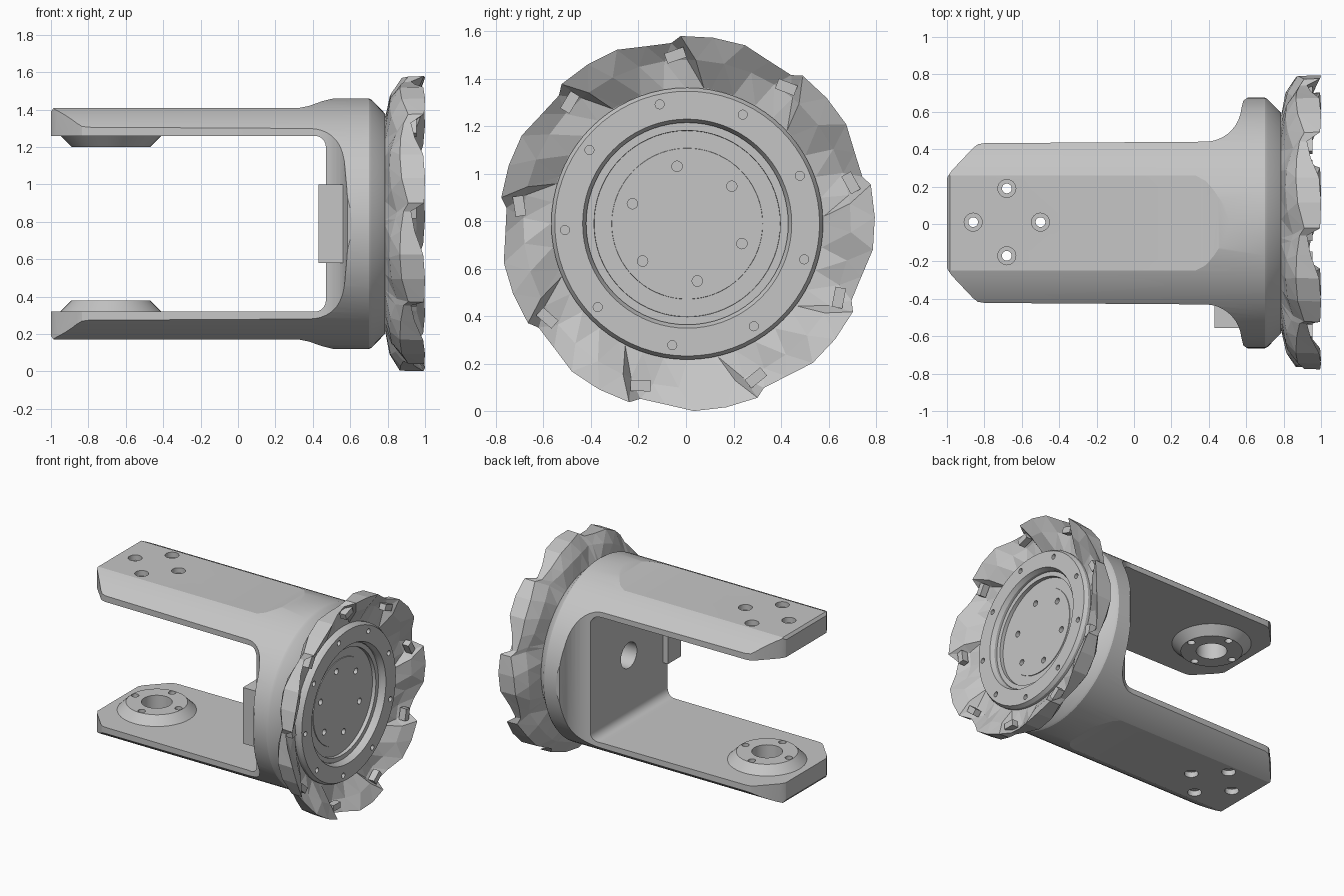
import bpy, bmesh
from math import sin, cos, pi, radians
from mathutils import Matrix, Vector

cube = bpy.data.objects.get("Cube")
if cube:
    bpy.data.objects.remove(cube, do_unlink=True)

CY, CZ = 0.005, 0.79          # wheel and fork axis
BOSS_X = -0.68                # pivot axis on the arms

steel = bpy.data.materials.new("light_grey_metal")
steel.use_nodes = True
grey = (0.56, 0.56, 0.56, 1)
steel.diffuse_color = grey
steel.node_tree.nodes["Principled BSDF"].inputs["Base Color"].default_value = grey


def finish(name, bm):
    bmesh.ops.recalc_face_normals(bm, faces=bm.faces)
    mesh = bpy.data.meshes.new(name)
    bm.to_mesh(mesh)
    bm.free()
    obj = bpy.data.objects.new(name, mesh)
    bpy.context.collection.objects.link(obj)
    mesh.materials.append(steel)
    return obj


def prism(name, points, place, lo, hi):
    """Extrude a closed 2D outline between lo and hi."""
    bm = bmesh.new()
    face = bm.faces.new([bm.verts.new(place(a, b, lo)) for a, b in points])
    out = bmesh.ops.extrude_face_region(bm, geom=[face])
    move = Vector(place(0, 0, hi)) - Vector(place(0, 0, lo))
    bmesh.ops.translate(bm, vec=move, verts=[v for v in out["geom"] if isinstance(v, bmesh.types.BMVert)])
    return finish(name, bm)


def lathe(name, profile, steps=72):
    """Turn an (x, radius) profile around the wheel axis, closing both ends."""
    bm = bmesh.new()
    rings = [[bm.verts.new((x, CY + r * cos(2 * pi * i / steps), CZ + r * sin(2 * pi * i / steps)))
              for i in range(steps)] for x, r in profile]
    for a, b in zip(rings, rings[1:]):
        for i in range(steps):
            j = (i + 1) % steps
            bm.faces.new((a[i], a[j], b[j], b[i]))
    bm.faces.new(rings[0])
    bm.faces.new(rings[-1])
    return finish(name, bm)


def rods(name, centres, r1, r2, length, axis, steps=24):
    """Cylinders or cones along an axis, starting radius r1, end radius r2."""
    bm = bmesh.new()
    turn = Vector(axis).to_track_quat('Z', 'Y').to_matrix().to_4x4()
    for c in centres:
        mid = Vector(c) + Vector(axis) * length / 2
        bmesh.ops.create_cone(bm, cap_ends=True, segments=steps, radius1=r1, radius2=r2,
                              depth=length, matrix=Matrix.Translation(mid) @ turn)
    return finish(name, bm)


def combine(obj, tool, operation):
    mod = obj.modifiers.new("cut", 'BOOLEAN')
    mod.operation, mod.solver, mod.object = operation, 'EXACT', tool
    bpy.context.view_layer.objects.active = obj
    bpy.ops.object.modifier_apply(modifier=mod.name)
    bpy.data.objects.remove(tool, do_unlink=True)


def smooth(obj, angle=18):
    bpy.ops.object.select_all(action='DESELECT')
    obj.select_set(True)
    bpy.context.view_layer.objects.active = obj
    bpy.ops.object.shade_smooth_by_angle(angle=radians(angle))


def arc(cx, cy, r, a0, a1, n=8):
    return [(cx + r * cos(radians(a0 + (a1 - a0) * i / n)),
             cy + r * sin(radians(a0 + (a1 - a0) * i / n))) for i in range(n + 1)]


def mirrored(half):
    return half + [(a, -b) for a, b in reversed(half)]


# Fork: turned body, trimmed by a plan outline and a C-shaped side outline
fork = lathe("fork", [(-1.1, 0.67), (0.70, 0.67), (0.715, 0.662), (0.785, 0.59)], 96)
plan = mirrored([(-1.02, 0.19), (-0.995, 0.25), (-0.975, 0.28), (-0.86, 0.402), (-0.835, 0.421), (-0.80, 0.427),
                 (0.38, 0.435)] + arc(0.38, 0.63, 0.195, -80, -5)
                + [(0.585, 0.655), (0.61, 0.672), (0.61, 0.75), (0.85, 0.75)])
side = mirrored([(0.47, 0.40)] + arc(0.41, 0.41, 0.06, 0, 90, 6)
                + [(-1.0, 0.47), (-1.0, 0.60), (-0.985, 0.62), (0.33, 0.62), (0.38, 0.63),
                   (0.45, 0.655), (0.52, 0.672), (0.52, 0.75), (0.85, 0.75)])
combine(fork, prism("plan_trim", plan, lambda a, b, d: (a, b + CY, d), 0, 1.6), 'INTERSECT')
combine(fork, prism("side_trim", side, lambda a, b, d: (a, d, b + CZ), -0.9, 0.9), 'INTERSECT')

# Pivot bosses, sockets and counterbored bolt holes on both arms
bolts = [(0.18, 0), (-0.18, 0), (0, 0.18), (0, -0.18)]
for s in (1, -1):
    def at(h, dx=0, dy=0):
        return (BOSS_X + dx, 0.01 + dy, CZ + s * h)
    combine(fork, rods("boss", [at(0.485)], 0.285, 0.21, 0.075, (0, 0, -s), 48), 'UNION')
    combine(fork, rods("socket", [at(0.35)], 0.105, 0.105, 0.2, (0, 0, s), 40), 'DIFFERENCE')
    combine(fork, rods("bolt_cut", [at(0.35, *b) for b in bolts], 0.026, 0.026, 0.4, (0, 0, s)), 'DIFFERENCE')
    combine(fork, rods("counterbore", [at(0.58, *b) for b in bolts], 0.048, 0.048, 0.1, (0, 0, s)), 'DIFFERENCE')

# Axle hole in the inner wall
combine(fork, rods("axle_cut", [(0.4, CY, CZ)], 0.095, 0.095, 0.3, (1, 0, 0), 40), 'DIFFERENCE')
smooth(fork)

# Sensor block beside the inner wall
prism("side_block", [(0.43, -0.40), (0.43, -0.555), (0.60, -0.555), (0.60, -0.40)],
      lambda a, b, d: (a, b, d), 0.58, 1.0)

# Wheel core: raised ring around a stepped recess with a hub disc
core = lathe("wheel_core", [(0.78, 0.57), (0.89, 0.572), (0.915, 0.557), (0.915, 0.44), (0.885, 0.425),
                            (0.865, 0.425), (0.865, 0.392), (0.838, 0.391), (0.838, 0.318), (0.843, 0.317)], 72)


def circle(x, r, count, start):
    return [(x, CY + r * cos(radians(start + 360 * i / count)),
             CZ + r * sin(radians(start + 360 * i / count))) for i in range(count)]


combine(core, rods("ring_bolts", circle(0.87, 0.515, 9, 23), 0.019, 0.019, 0.1, (1, 0, 0), 16), 'DIFFERENCE')
combine(core, rods("hub_bolts", circle(0.81, 0.245, 6, 40), 0.022, 0.022, 0.1, (1, 0, 0), 16), 'DIFFERENCE')
smooth(core)

# Cutter rim: nine swept, faceted teeth
# columns: clockwise step, rim radius, rim front, rim back, middle front, middle back
TOOTH = [(0, 0.79, 0.995, 0.91, 0.95, 0.85),
         (10, 0.79, 1.0, 0.875, 0.955, 0.82),
         (20, 0.789, 0.99, 0.865, 0.91, 0.81),
         (29, 0.766, 0.945, 0.87, 0.875, 0.815),
         (37, 0.763, 0.925, 0.885, 0.89, 0.84)]
bm = bmesh.new()
sections = []
for k in range(9):
    for step, rim, rf, rb, mf, mb in TOOTH:
        ang = 92 - 40 * k - step
        # radius, x, sweep of each point around the section
        section = [(0.52, 0.865, 12), (0.575, 0.868, 12), (0.69, mf, 5), (rim, rf, 0),
                   (rim - 0.003, rb, 0), (0.70, mb, -3), (0.575, 0.787, -6), (0.52, 0.787, -6)]
        sections.append([bm.verts.new((x, CY + r * cos(radians(ang - w)), CZ + r * sin(radians(ang - w))))
                         for r, x, w in section])
for i, a in enumerate(sections):
    b = sections[(i + 1) % len(sections)]
    for j in range(len(a)):
        n = (j + 1) % len(a)
        for tri in ((a[j], a[n], b[n]), (a[j], b[n], b[j])):
            bm.faces.new(tri)
finish("cutter_rim", bm)

# Small insert sunk into the leading corner of every tooth
bm = bmesh.new()
for k in range(9):
    ang = radians(94 - 40 * k)
    place = (Matrix.Translation((0.93, CY + 0.71 * cos(ang), CZ + 0.71 * sin(ang)))
             @ Matrix.Rotation(ang + radians(-75), 4, 'X') @ Matrix.Diagonal((0.05, 0.085, 0.045, 1)))
    bmesh.ops.create_cube(bm, size=1, matrix=place)
finish("tooth_inserts", bm)
